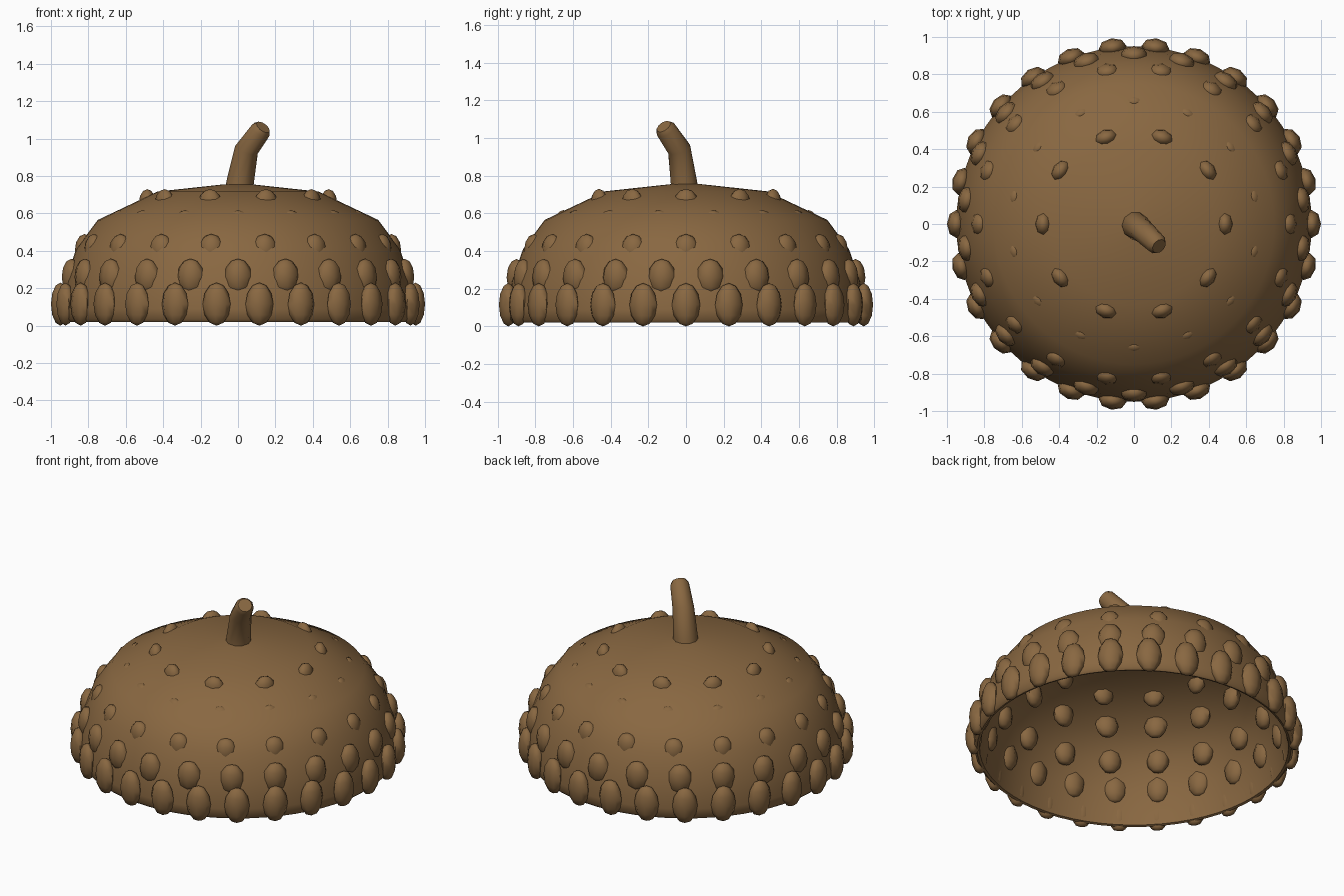
import bpy, bmesh, math
from mathutils import Vector, Matrix

if "Cube" in bpy.data.objects:
    bpy.data.objects.remove(bpy.data.objects["Cube"])

brown = bpy.data.materials.new("acorn_brown")
brown.diffuse_color = (0.25, 0.137, 0.053, 1)
brown.use_nodes = True
brown.node_tree.nodes["Principled BSDF"].inputs["Base Color"].default_value = brown.diffuse_color


def finish(name, bm, angle):
    bmesh.ops.recalc_face_normals(bm, faces=bm.faces)
    mesh = bpy.data.meshes.new(name)
    bm.to_mesh(mesh)
    bm.free()
    mesh.materials.append(brown)
    obj = bpy.data.objects.new(name, mesh)
    bpy.context.collection.objects.link(obj)
    bpy.ops.object.select_all(action='DESELECT')
    obj.select_set(True)
    bpy.context.view_layer.objects.active = obj
    bpy.ops.object.shade_smooth_by_angle(angle=math.radians(angle))
    return obj


def lathe(name, profile, steps):
    bm = bmesh.new()
    verts = [bm.verts.new((r, 0, z)) for r, z in profile]
    edges = [bm.edges.new(pair) for pair in zip(verts, verts[1:])]
    bmesh.ops.spin(bm, geom=verts + edges, cent=(0, 0, 0), axis=(0, 0, 1),
                   angle=math.tau, steps=steps, use_duplicate=False)
    bmesh.ops.remove_doubles(bm, verts=bm.verts, dist=0.0005)
    return finish(name, bm, 50)


# Hollow cap: outer wall, rounded rim, inner wall
lathe("cap_shell", [
    (0, 0.76), (0.08, 0.755), (0.43, 0.717), (0.75, 0.565), (0.865, 0.41),
    (0.925, 0.24), (0.95, 0.09), (0.945, 0.035), (0.93, 0.02), (0.915, 0.025),
    (0.908, 0.09), (0.885, 0.24), (0.825, 0.39), (0.715, 0.535),
    (0.41, 0.677), (0, 0.715)], 64)

# Rings of scales: count, half-step offset, radius, height, half sizes
# (radial, tangential, vertical)
rows = [
    (26, 0.0, 0.950, 0.115, (0.050, 0.075, 0.115)),
    (22, 0.5, 0.900, 0.260, (0.052, 0.075, 0.098)),
    (18, 0.0, 0.820, 0.405, (0.052, 0.070, 0.085)),
    (14, 0.5, 0.650, 0.540, (0.048, 0.070, 0.078)),
    (10, 0.0, 0.485, 0.655, (0.045, 0.065, 0.075)),
]
for i, (count, offset, radius, z, size) in enumerate(rows):
    bm = bmesh.new()
    for k in range(count):
        place = (Matrix.Rotation(math.tau * (k + offset) / count, 4, 'Z')
                 @ Matrix.Translation((radius, 0, z))
                 @ Matrix.Diagonal((*size, 1)))
        bmesh.ops.create_uvsphere(bm, u_segments=8, v_segments=6, radius=1,
                                  matrix=place)
    finish(f"scale_row_{i + 1}", bm, 60)

# Bent stem: rings along a path, each facing its own direction
path = [  # centre, direction, radius
    ((0.005, -0.005, 0.72), (0.12, -0.1, 1), 0.075),
    ((0.012, -0.012, 0.77), (0.12, -0.1, 1), 0.073),
    ((0.045, -0.036, 0.94), (0.35, -0.32, 1), 0.064),
    ((0.122, -0.108, 1.045), (0.6, -0.55, 0.8), 0.056),
    ((0.134, -0.119, 1.061), (0.6, -0.55, 0.8), 0.042),
]
sides = 10
bm = bmesh.new()
rings = []
for centre, direction, radius in path:
    turn = Vector((0, 0, 1)).rotation_difference(Vector(direction))
    rings.append([bm.verts.new(Vector(centre) + turn @ Vector(
        (radius * math.cos(math.tau * k / sides),
         radius * math.sin(math.tau * k / sides), 0))) for k in range(sides)])
for a, b in zip(rings, rings[1:]):
    for k in range(sides):
        n = (k + 1) % sides
        bm.faces.new((a[k], a[n], b[n], b[k]))
bm.faces.new(rings[0][::-1])
bm.faces.new(rings[-1])
finish("stem", bm, 50)
